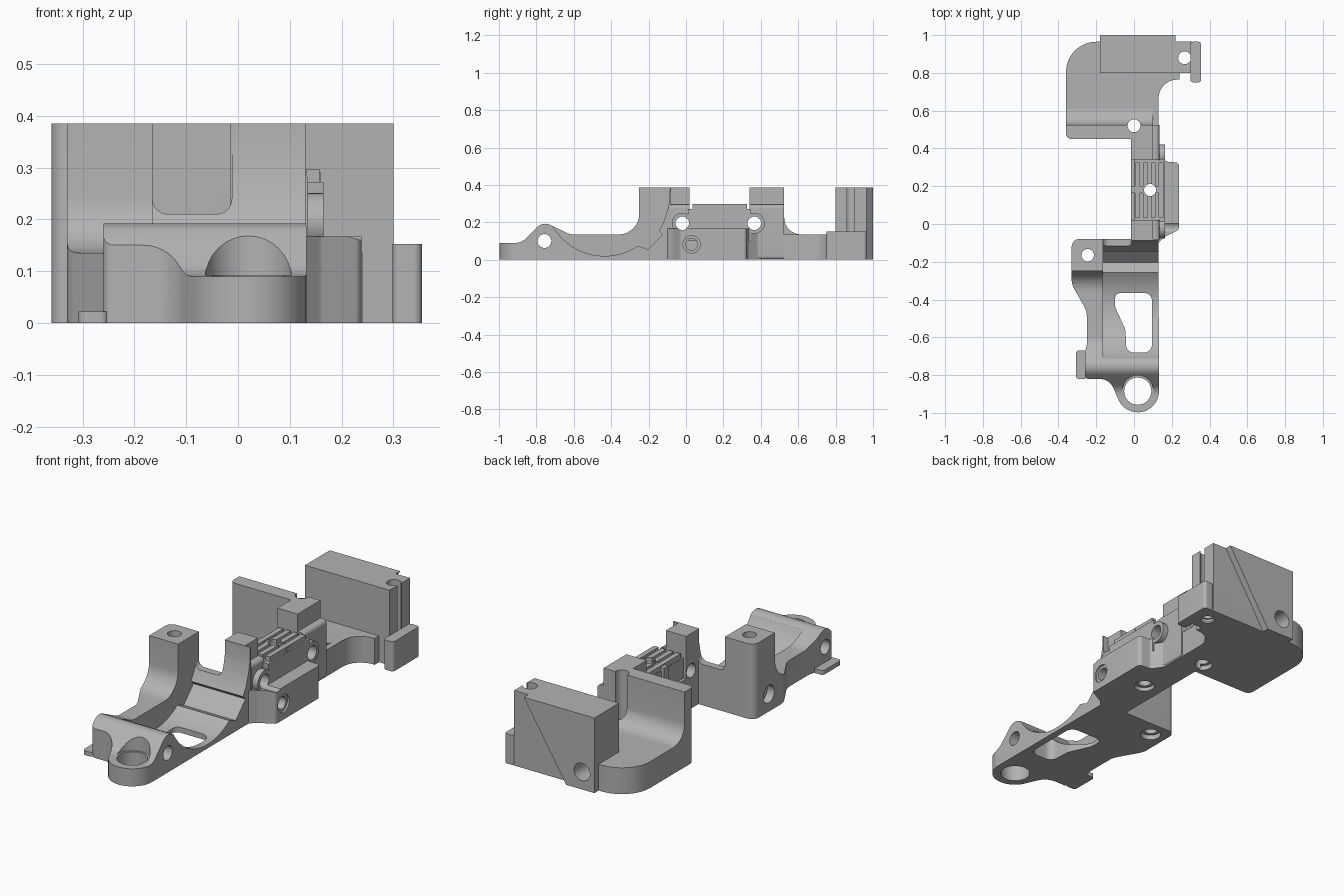
import bpy, bmesh, math
from mathutils import Vector

cube = bpy.data.objects.get("Cube")
if cube:
    bpy.data.objects.remove(cube)

grey = bpy.data.materials.new("plain grey")
grey.use_nodes = True
tone = (0.45, 0.45, 0.45, 1)
grey.diffuse_color = tone
grey.node_tree.nodes["Principled BSDF"].inputs["Base Color"].default_value = tone
parts = []


def rounded(corners, steps=8):
    """Turn (a, b, radius) corners into an outline with round corners."""
    out = []
    for i, c in enumerate(corners):
        p = Vector(c[:2])
        r = c[2] if len(c) > 2 else 0
        if not r:
            out.append(tuple(p))
            continue
        u = (Vector(corners[i - 1][:2]) - p).normalized()
        v = (Vector(corners[(i + 1) % len(corners)][:2]) - p).normalized()
        half = u.angle(v) / 2
        mid = p + (u + v).normalized() * r / math.sin(half)
        s = p + u * r / math.tan(half) - mid
        e = p + v * r / math.tan(half) - mid
        start = math.atan2(s.y, s.x)
        turn = math.atan2(e.y, e.x) - start
        turn = (turn + math.pi) % math.tau - math.pi
        for k in range(steps + 1):
            t = start + turn * k / steps
            out.append((mid.x + r * math.cos(t), mid.y + r * math.sin(t)))
    return out


def prism(name, corners, axis, lo, hi, keep=True):
    """Extrude an outline along an axis."""
    place = {"x": lambda a, b: (lo, a, b),
             "y": lambda a, b: (a, lo, b),
             "z": lambda a, b: (a, b, lo)}[axis]
    bm = bmesh.new()
    face = bm.faces.new([bm.verts.new(place(a, b)) for a, b in rounded(corners)])
    ext = bmesh.ops.extrude_face_region(bm, geom=[face])
    move = Vector([hi - lo if axis == k else 0 for k in "xyz"])
    bmesh.ops.translate(bm, vec=move, verts=[v for v in ext["geom"] if isinstance(v, bmesh.types.BMVert)])
    bmesh.ops.recalc_face_normals(bm, faces=bm.faces)
    mesh = bpy.data.meshes.new(name)
    bm.to_mesh(mesh)
    bm.free()
    mesh.materials.append(grey)
    ob = bpy.data.objects.new(name, mesh)
    bpy.context.scene.collection.objects.link(ob)
    if keep:
        parts.append(ob)
    return ob


def rect(a0, b0, a1, b1, r=0):
    return [(a0, b0, r), (a1, b0, r), (a1, b1, r), (a0, b1, r)]


def circle(a, b, r, n=32):
    return [(a + r * math.cos(math.tau * k / n), b + r * math.sin(math.tau * k / n)) for k in range(n)]


def combine(targets, corners, axis, lo, hi, mode="DIFFERENCE"):
    """Cut a prism from parts, or intersect them with it."""
    tool = prism("cutter", corners, axis, lo, hi, keep=False)
    tool.hide_render = True
    for ob in targets:
        mod = ob.modifiers.new("bool", "BOOLEAN")
        mod.operation, mod.solver, mod.object = mode, "EXACT", tool
        deps = bpy.context.evaluated_depsgraph_get()
        mesh = bpy.data.meshes.new_from_object(ob.evaluated_get(deps))
        ob.modifiers.clear()
        ob.data = mesh
    bpy.data.objects.remove(tool)


# Front cradle: plan outline with a ring lug, shaped by its side profile
lug = [(0.02 + 0.112 * math.cos(math.radians(t)), -0.885 + 0.112 * math.sin(math.radians(t)))
       for t in range(200, 361, 8)]
plan = [(0.13, -0.08), (-0.33, -0.08, 0.04), (-0.33, -0.32, 0.1), (-0.25, -0.46, 0.1),
        (-0.25, -0.64), (-0.26, -0.68), (-0.26, -0.82, 0.02), (-0.13, -0.82, 0.08)] + lug
cradle = prism("front_cradle", plan, "z", 0, 0.45)
profile = [(-1.1, -0.1), (0, -0.1), (0, 0.385), (-0.25, 0.385), (-0.25, 0.135, 0.11),
           (-0.62, 0.135, 0.1), (-0.765, 0.205, 0.06), (-0.88, 0.09, 0.08), (-1.1, 0.09)]
combine([cradle], profile, "x", -0.5, 0.5, "INTERSECT")
arc = [(-0.435 + 0.32 * math.sin(math.radians(t)), 0.34 - 0.32 * math.cos(math.radians(t)))
       for t in range(-62, 37, 3)]
trough = arc + [(-0.205, 0.055), (-0.125, 0.135), (-0.145, 0.155), (-0.12, 0.2),
                (-0.1, 0.26), (-0.088, 0.32), (-0.084, 0.5), (arc[0][0], 0.5)]
combine([cradle], trough, "x", -0.165, 0.3)
combine([cradle], rect(-0.165, 0.21, -0.012, 0.6, 0.03), "y", -0.16, 0.1)
window = [(-0.1, -0.365, 0.03), (0.095, -0.365, 0.04), (0.095, -0.68, 0.04),
          (-0.04, -0.68, 0.04), (-0.045, -0.56, 0.1), (-0.1, -0.44, 0.06)]
combine([cradle], window, "z", -0.1, 0.3)
combine([cradle], circle(0.02, -0.885, 0.072), "z", -0.1, 0.5)
combine([cradle], circle(0.02, -0.885, 0.083), "z", 0.092, 0.5)
combine([cradle], circle(-0.757, 0.1, 0.037), "x", -0.5, 0.5)
combine([cradle], circle(-0.2, 0.09, 0.045), "x", -0.5, -0.29)
combine([cradle], circle(-0.245, -0.165, 0.033), "z", -0.1, 0.5)
combine([cradle], circle(-0.245, -0.165, 0.05), "z", -0.1, 0.025)
prism("side_lip", rect(-0.308, -0.82, -0.25, -0.67, 0.015), "z", 0, 0.022)

# Middle bracket: low side block, core, posts and bosses
base = prism("bracket_base", [(-0.015, -0.1), (0.13, -0.1), (0.16, -0.07, 0.03), (0.238, -0.03, 0.02),
                              (0.238, 0.325, 0.02), (0.17, 0.33, 0.02), (0.13, 0.39, 0.03),
                              (0.13, 0.46), (-0.015, 0.46)], "z", 0, 0.167)
core = prism("bracket_core", rect(0, 0.01, 0.165, 0.345), "z", 0.1, 0.272)
bracket = [base, core]
for name, y0, y1 in (("front", -0.085, 0.02), ("rear", 0.34, 0.525)):
    bracket.append(prism(name + "_post", rect(-0.015, y0, 0.1, y1), "z", 0, 0.385))
    bracket.append(prism(name + "_shoulder", rect(0.05, 0, 0.135, 0.295, 0.02), "y", y0, y1))
for name, y in (("front", -0.02), ("rear", 0.365)):
    bracket.append(prism(name + "_boss", circle(y, 0.195, 0.056), "x", 0.05, 0.165))
for k in range(4):
    x = 0.005 + k * 0.042
    bracket.append(prism("rail_rib", rect(x, 0.035, x + 0.026, 0.325), "z", 0.26, 0.297))
bracket.append(prism("rail_crossbar", rect(-0.015, 0.165, 0.16, 0.2), "z", 0.2, 0.29))
for y in (-0.02, 0.365):
    combine(bracket, circle(y, 0.195, 0.036), "x", -0.2, 0.5)
combine([base], circle(0.03, 0.082, 0.046), "x", 0.228, 0.4)
combine([base], circle(0.03, 0.082, 0.032), "x", 0.14, 0.4)
combine(bracket, circle(0.085, 0.18, 0.032), "z", -0.1, 0.5)
combine([base], circle(0.085, 0.18, 0.05), "z", -0.1, 0.02)

# Rear tray: floor, cross wall with a fillet, and back wall
floor = prism("rear_floor", [(-0.36, 0.45, 0.03), (0.13, 0.45), (0.13, 0.765, 0.1), (0.24, 0.765),
                             (0.24, 0.8), (0.3, 0.8), (0.3, 0.965), (-0.36, 0.965, 0.16)],
              "z", 0, 0.135)
cross = prism("cross_wall", [(0.45, 0), (0.7, 0), (0.7, 0.135), (0.525, 0.135, 0.09),
                             (0.525, 0.385), (0.45, 0.385)], "x", -0.36, 0.1)
combine([cross], [(-0.36, 0.45, 0.03), (0.2, 0.45), (0.2, 0.8), (-0.36, 0.8)],
        "z", -0.1, 0.5, "INTERSECT")
back = prism("back_wall", [(-0.18, 0.8), (0.3, 0.8), (0.3, 0.965), (-0.18, 0.965)], "z", 0, 0.385)
slab = prism("back_slab", [(0.22, 0.385), (-0.18, 0.385), (-0.18, 0), (-0.02, 0)], "y", 0.96, 1)
ear = prism("side_ear", rect(0.298, 0.75, 0.355, 0.965, 0.015), "z", 0, 0.152)
prism("ear_web", rect(0.22, 0.8, 0.31, 0.965), "z", 0, 0.01)
tray = [floor, cross, back, slab, parts[-1]]
combine(tray + bracket, circle(0, 0.52, 0.034), "z", -0.1, 0.6)
combine([floor, base, cross], circle(0, 0.52, 0.05), "z", -0.1, 0.025)
combine(tray, circle(0.268, 0.88, 0.034), "z", -0.1, 0.6)
combine([floor, back], circle(0.268, 0.88, 0.042), "z", -0.1, 0.025)
combine([back], rect(0.27, 0.862, 0.4, 0.898), "z", 0.15, 0.6)
combine([floor, back, slab], circle(-0.11, 0.09, 0.045), "y", 0.88, 1.2)

# Smooth the round faces, keep the edges sharp
bpy.ops.object.select_all(action="DESELECT")
for ob in parts:
    ob.select_set(True)
bpy.context.view_layer.objects.active = cradle
bpy.ops.object.shade_smooth_by_angle(angle=math.radians(30))
